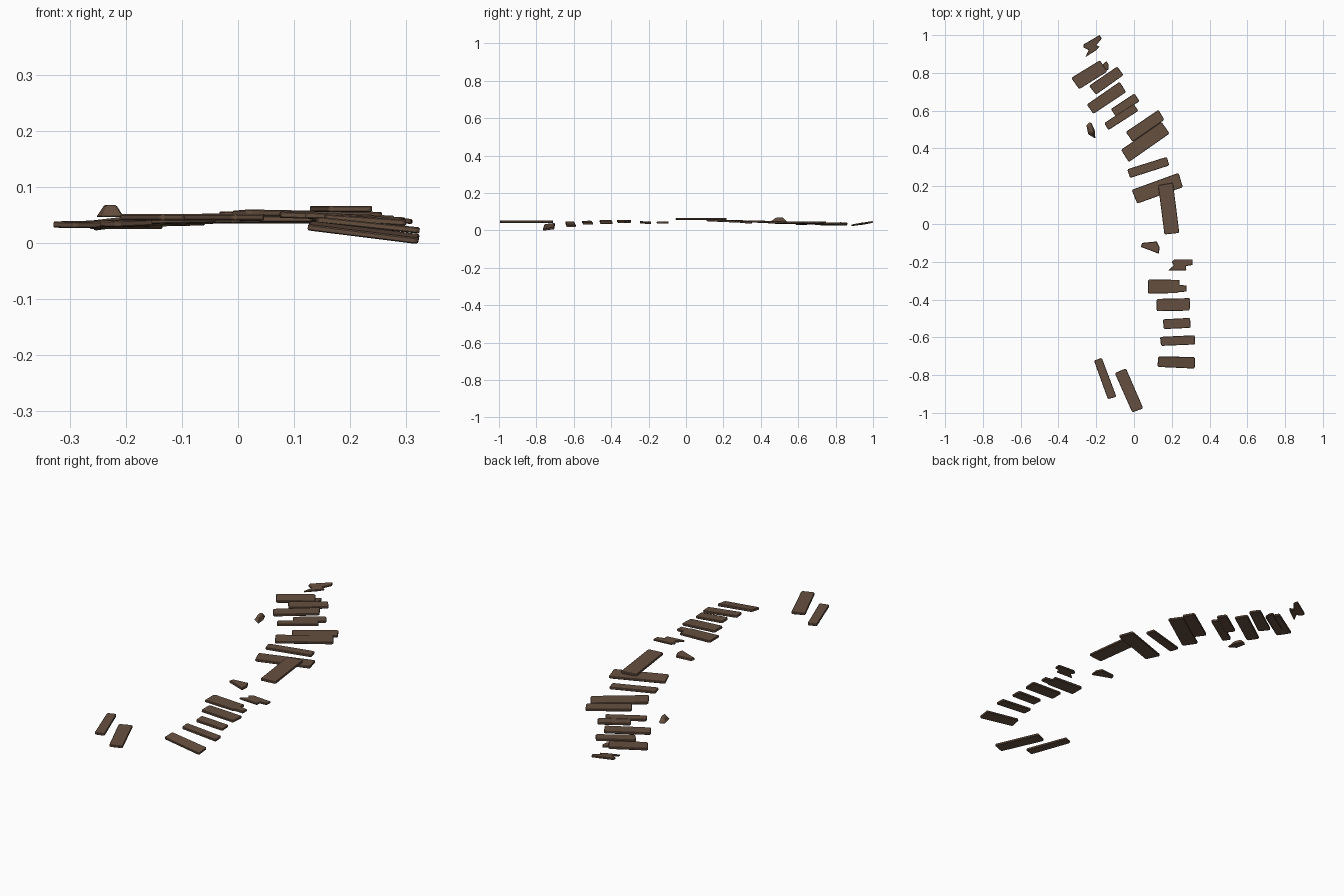
import bpy, bmesh, math, random
from mathutils import Matrix

random.seed(4)
wood = bpy.data.materials.new("weathered brown wood")
wood.diffuse_color = (0.13, 0.078, 0.05, 1)


def slab(name, outline, thick, loc, yaw=0, slope=0, roll=0, bevel=0.002, top_scale=1.0):
    """Extrude a flat outline into a board, soften its edges, then place it."""
    bm = bmesh.new()
    low = [bm.verts.new((x, y, -thick / 2)) for x, y in outline]
    cx = sum(p[0] for p in outline) / len(outline)
    cy = sum(p[1] for p in outline) / len(outline)
    high = [bm.verts.new((cx + (x - cx) * top_scale, cy + (y - cy) * top_scale, thick / 2))
            for x, y in outline]
    n = len(outline)
    bm.faces.new(low[::-1])
    bm.faces.new(high)
    for i in range(n):
        j = (i + 1) % n
        bm.faces.new((low[i], low[j], high[j], high[i]))
    bmesh.ops.recalc_face_normals(bm, faces=bm.faces)
    bmesh.ops.bevel(bm, geom=bm.edges[:], offset=bevel, segments=1, affect='EDGES', clamp_overlap=True)
    m = (Matrix.Translation(loc) @ Matrix.Rotation(math.radians(yaw), 4, 'Z')
         @ Matrix.Rotation(math.radians(-slope), 4, 'Y')
         @ Matrix.Rotation(math.radians(roll), 4, 'X'))
    bmesh.ops.transform(bm, matrix=m, verts=bm.verts)
    me = bpy.data.meshes.new(name)
    bm.to_mesh(me)
    bm.free()
    me.materials.append(wood)
    ob = bpy.data.objects.new(name, me)
    bpy.context.collection.objects.link(ob)
    return ob


def plank_outline(l, w):
    """Rectangle with worn corners and slightly uneven ends, counter-clockwise."""
    pts = []
    for sx, sy in ((-1, -1), (1, -1), (1, 1), (-1, 1)):
        x = sx * (l / 2 + random.uniform(-0.001, 0.004))
        y = sy * (w / 2 + random.uniform(-0.001, 0.002))
        pair = [(x, y - sy * 0.005), (x - sx * 0.006, y)]
        pts += pair if sx * sy > 0 else pair[::-1]
    return pts


# whole planks: x, y, z, length, width, yaw, slope along length
planks = [
    (-0.235, 0.790, 0.034, 0.175, 0.072, 32, 1),
    (-0.145, 0.760, 0.036, 0.178, 0.057, 35, 1),
    (-0.145, 0.667, 0.038, 0.205, 0.062, 34, 2),
    (-0.045, 0.630, 0.040, 0.147, 0.047, 33, 1),
    (-0.068, 0.567, 0.041, 0.182, 0.042, 33, 1),
    (0.060, 0.520, 0.041, 0.205, 0.062, 34, 0),
    (0.060, 0.435, 0.045, 0.258, 0.076, 35, -1),
    (0.077, 0.300, 0.047, 0.217, 0.047, 17, -2),
    (0.125, 0.188, 0.051, 0.258, 0.076, 20, -1),
    (0.184, 0.081, 0.061, 0.260, 0.078, -83, 0),
    (0.207, -0.427, 0.045, 0.175, 0.066, 1, -3),
    (0.227, -0.527, 0.041, 0.143, 0.051, 2, -4),
    (0.232, -0.617, 0.032, 0.183, 0.049, 3, -6),
    (0.225, -0.732, 0.019, 0.193, 0.057, -2, -7),
    (-0.154, -0.818, 0.046, 0.215, 0.046, -70, 0),
    (-0.027, -0.881, 0.046, 0.228, 0.063, -66, 0),
]
for i, (x, y, z, l, w, yaw, slope) in enumerate(planks):
    slab(f"plank_{i + 1}", plank_outline(l, w), 0.011, (x, y, z), yaw, slope,
         roll=random.uniform(-2, 2) if i < 9 else (7 if i == 13 else 0))

# broken boards, outlines relative to their centre
slab("broken_board_far", [(-0.046, 0.006), (-0.045, -0.01), (-0.018, -0.023), (-0.036, -0.062),
     (0.024, -0.022), (0.04, -0.006), (0.022, 0.002), (0.051, 0.038), (0.041, 0.057)], 0.009,
     (-0.222, 0.944, 0.036), slope=2, roll=8)
slab("broken_board_hidden", [(-0.09, -0.03), (0.04, -0.03), (0.055, -0.008), (0.055, 0.012),
     (0.02, 0.008), (-0.09, 0.01)], 0.009, (-0.185, 0.822, 0.030), yaw=33)
slab("broken_board_middle", [(-0.066, -0.032), (0.032, -0.03), (0.03, -0.008), (0.064, -0.002),
     (0.066, 0.028), (-0.03, 0.028), (-0.046, 0.014), (-0.034, -0.004)], 0.009,
     (0.245, -0.215, 0.042), slope=-3)
slab("broken_board_wide", [(-0.103, -0.038), (0.05, -0.036), (0.058, -0.03), (0.1, -0.028),
     (0.1, 0.004), (0.062, 0.008), (0.064, 0.034), (-0.096, 0.037), (-0.104, 0.03)], 0.011,
     (0.178, -0.33, 0.047), slope=-2)

# loose splinters
slab("splinter_flat", [(-0.05, 0.0), (-0.01, -0.014), (0.046, -0.036), (0.05, 0.0),
     (0.034, 0.03), (-0.044, 0.022)], 0.011, (0.086, -0.122, 0.043), top_scale=0.96)
slab("splinter_chunk", [(-0.025, 0.028), (-0.015, -0.022), (0.025, -0.046), (0.021, 0.0),
     (0.004, 0.038), (-0.008, 0.044)], 0.021, (-0.228, 0.496, 0.057), top_scale=0.45)
